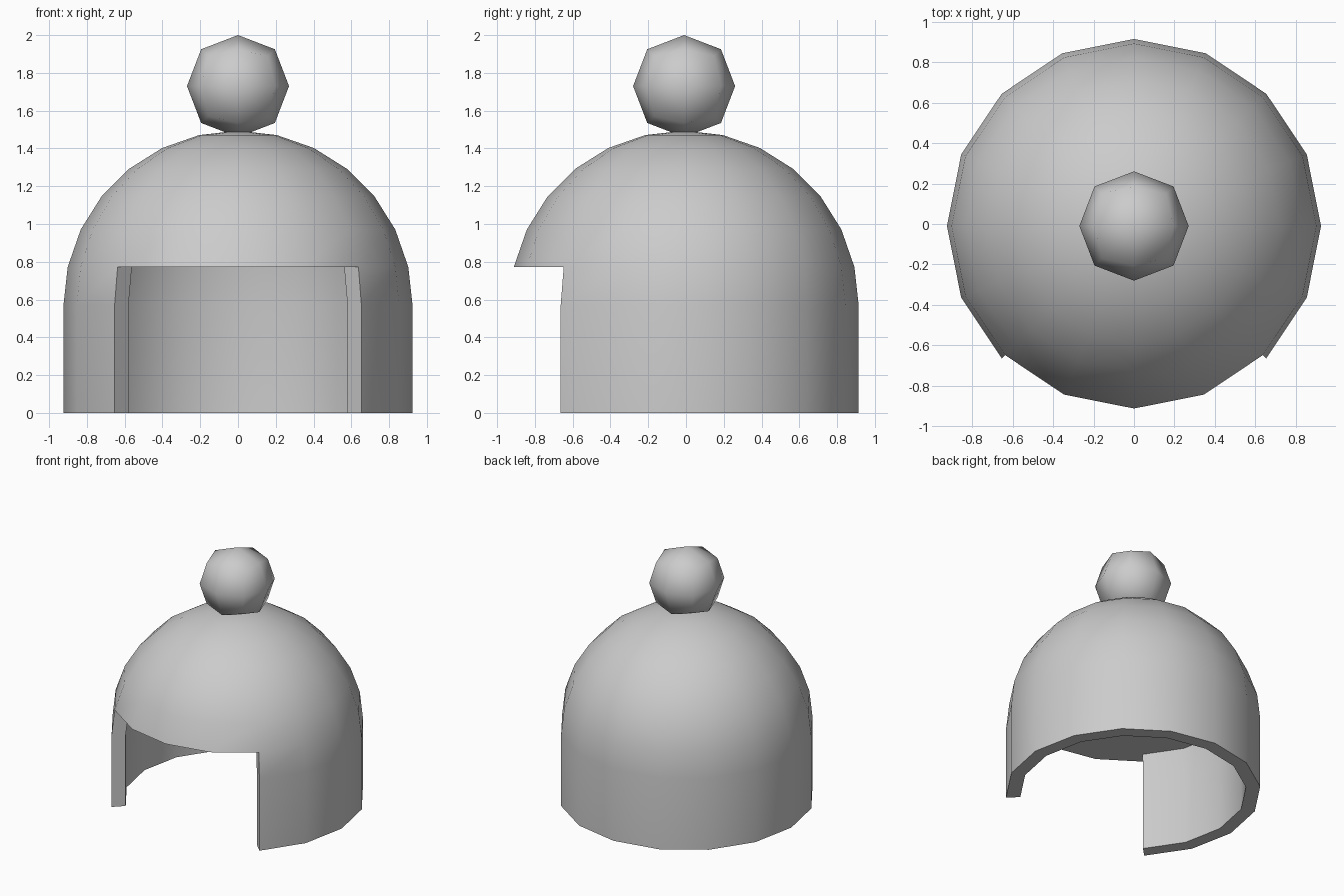
import bpy, bmesh
from math import sin, cos, pi

if "Cube" in bpy.data.objects:
    bpy.data.objects.remove(bpy.data.objects["Cube"])

SEG = 16            # sides of the cap
CY = -0.01          # depth centre
BASE = 0.57         # height where the straight wall turns into the dome
RIM = 0.773         # height of the opening and of the flat ceiling inside
OPEN_SEGS = range(10, 14)


def ring(bm, r, z):
    return [bm.verts.new((r * cos(2 * pi * s / SEG), CY + r * sin(2 * pi * s / SEG), z))
            for s in range(SEG)]


def skin(bm, rings, open_rows):
    """Join stacked rings, leaving out the front opening in the lowest rows."""
    for k in range(len(rings) - 1):
        for s in range(SEG):
            if k < open_rows and s in OPEN_SEGS:
                continue
            t = (s + 1) % SEG
            bm.faces.new((rings[k][s], rings[k][t], rings[k + 1][t], rings[k + 1][s]))


def finish(name, bm):
    bmesh.ops.recalc_face_normals(bm, faces=bm.faces)
    mesh = bpy.data.meshes.new(name)
    bm.to_mesh(mesh)
    bm.free()
    obj = bpy.data.objects.new(name, mesh)
    bpy.context.collection.objects.link(obj)
    bpy.ops.object.select_all(action='DESELECT')
    obj.select_set(True)
    bpy.context.view_layer.objects.active = obj


# Cap outside: straight wall, then a dome
bm = bmesh.new()
R = 0.924
profile = [(R, 0), (R, BASE), ((R * R - (RIM - BASE) ** 2) ** 0.5, RIM)]
profile += [(R * cos(i * pi / 14), BASE + R * sin(i * pi / 14)) for i in range(2, 7)]
outer = [ring(bm, r, z) for r, z in profile]
skin(bm, outer, 2)
apex = bm.verts.new((0, CY, BASE + R))
for s in range(SEG):
    bm.faces.new((outer[-1][s], outer[-1][(s + 1) % SEG], apex))
border = [e for e in bm.edges if e.is_boundary]

# Cap inside: wall closed by a flat ceiling level with the opening
inner = [ring(bm, r, z) for r, z in ((0.82, 0), (0.82, BASE), (0.795, RIM))]
skin(bm, inner, 2)
bm.faces.new(inner[-1])

# Thickness along the open border
partner = {o: i for ro, ri in zip(outer, inner) for o, i in zip(ro, ri)}
for e in border:
    a, b = e.verts
    bm.faces.new((a, b, partner[b], partner[a]))
bmesh.ops.delete(bm, geom=[v for v in bm.verts if not v.link_faces], context='VERTS')
finish("cap", bm)
bpy.ops.object.shade_smooth_by_angle(angle=pi / 6)

# Bobble: a cube divided once and rounded
bm = bmesh.new()
bmesh.ops.create_cube(bm, size=2)
bmesh.ops.subdivide_edges(bm, edges=bm.edges[:], cuts=1, use_grid_fill=True)
for v in bm.verts:
    on_axis = v.co.length < 1.1
    v.co = v.co.normalized() * (0.27 if on_axis else 0.276)
bmesh.ops.translate(bm, verts=bm.verts, vec=(0, CY, 1.73))
finish("bobble", bm)
bpy.ops.object.shade_smooth()
